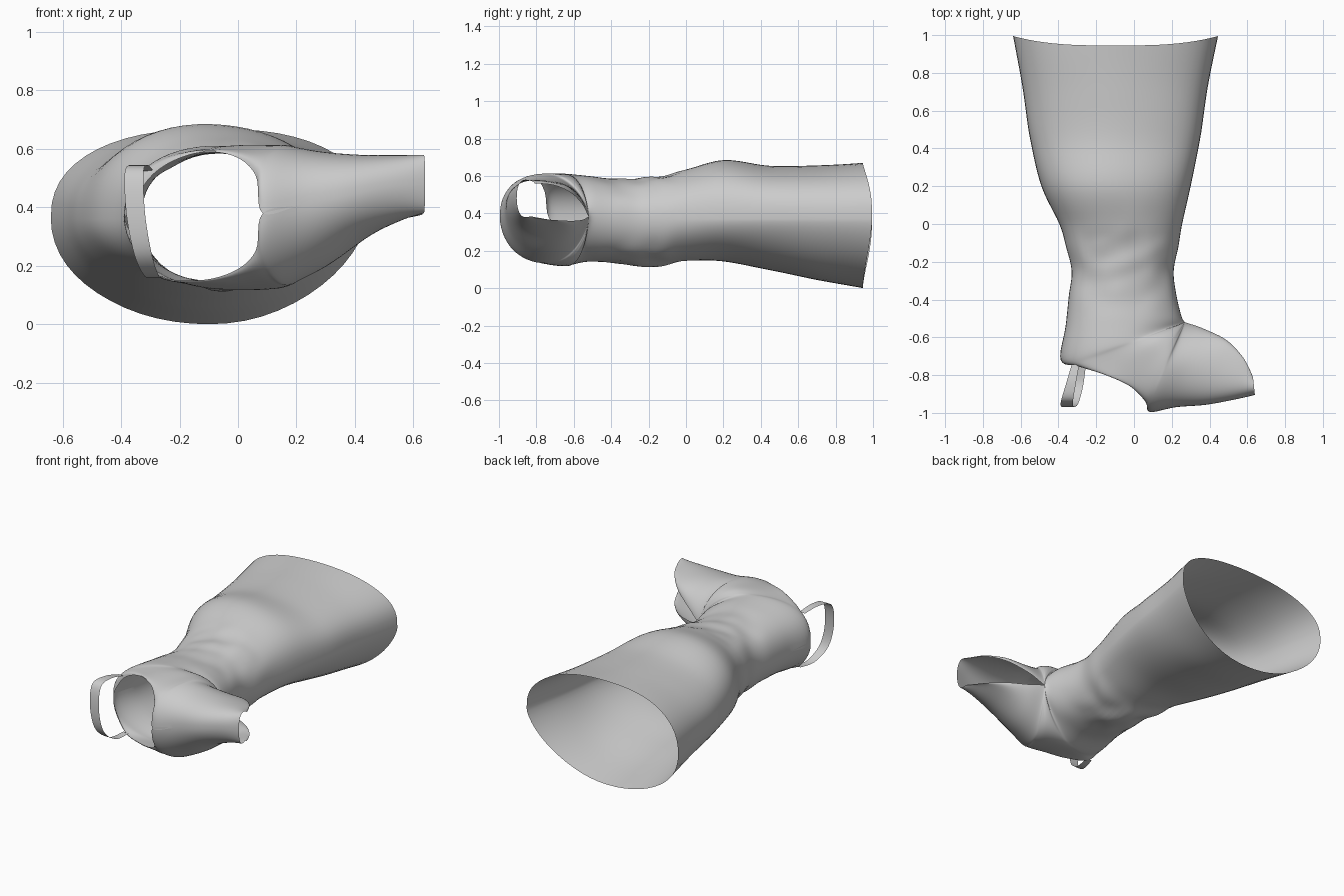
import bpy, bmesh
from math import sin, cos, pi, exp
from mathutils import Vector, noise

if "Cube" in bpy.data.objects:
    bpy.data.objects.remove(bpy.data.objects["Cube"])

HALF = 28      # points along one side of a section
STEPS = 6      # spline steps between sections


def spline(rows, steps):
    """Catmull-Rom through tuples of any length."""
    out = []
    for i in range(len(rows) - 1):
        a, b = rows[max(i - 1, 0)], rows[i]
        c, d = rows[i + 1], rows[min(i + 2, len(rows) - 1)]
        for k in range(steps):
            t = k / steps
            out.append([q + t * (r - p) / 2
                        + t * t * (2 * p - 5 * q + 4 * r - s) / 2
                        + t ** 3 * (3 * q - p - 3 * r + s) / 2
                        for p, q, r, s in zip(a, b, c, d)])
    out.append(list(rows[-1]))
    return out


def sheet(name, strips):
    """Skin each strip (a list of point rows) and weld the strips together."""
    bm = bmesh.new()
    for rows in strips:
        grid = [[bm.verts.new(p) for p in row] for row in rows]
        for r0, r1 in zip(grid, grid[1:]):
            for i in range(len(r0) - 1):
                bm.faces.new((r0[i], r0[i + 1], r1[i + 1], r1[i]))
    bmesh.ops.remove_doubles(bm, verts=bm.verts, dist=0.0008)
    bmesh.ops.dissolve_degenerate(bm, edges=bm.edges, dist=0.0001)
    bmesh.ops.recalc_face_normals(bm, faces=bm.faces)
    me = bpy.data.meshes.new(name)
    bm.to_mesh(me)
    bm.free()
    ob = bpy.data.objects.new(name, me)
    bpy.context.collection.objects.link(ob)
    bpy.context.view_layer.objects.active = ob
    ob.select_set(True)
    bpy.ops.object.shade_smooth_by_angle(angle=0.7)
    ob.select_set(False)
    return ob


def wrinkle(p):
    """Soft diagonal cloth folds, strongest around the ankle."""
    ankle = exp(-((p.y + 0.22) / 0.18) ** 2)
    n = noise.noise(Vector((p.x * 9 + p.y * 3, p.y * 8 - p.x * 4, p.z * 5)))
    m = noise.noise(Vector((p.x * 3 + 7, p.y * 3, p.z * 3)))
    shift = 0.018 * ankle * n + 0.006 * m
    side = 1 if p.z > 0.36 else -1
    return p + Vector((0, 0, side * shift * min(1, abs(p.z - 0.36) * 8)))


# leg sections: y, back x, front x, low z, high z
leg = [(0.945, -0.64, 0.445, 0.0, 0.672), (0.7, -0.59, 0.39, 0.045, 0.655),
       (0.45, -0.55, 0.35, 0.095, 0.65), (0.2, -0.49, 0.30, 0.143, 0.685),
       (0.0, -0.395, 0.255, 0.143, 0.635), (-0.12, -0.36, 0.235, 0.125, 0.60),
       (-0.25, -0.33, 0.21, 0.122, 0.585), (-0.38, -0.345, 0.225, 0.135, 0.585)]

# foot sections fanning round the instep: instep xy, sole xy,
# wall high/low z, instep edge high/low z, sole edge high/low z
foot = [(0.252, -0.49, -0.362, -0.54, 0.6, 0.14, 0.38, 0.38, 0.36, 0.36),
        (0.27, -0.52, -0.388, -0.72, 0.61, 0.12, 0.38, 0.38, 0.36, 0.36),
        (0.27, -0.52, -0.29, -0.755, 0.61, 0.115, 0.38, 0.38, 0.51, 0.18),
        (0.27, -0.52, -0.15, -0.80, 0.615, 0.115, 0.38, 0.38, 0.58, 0.15),
        (0.27, -0.52, -0.02, -0.86, 0.615, 0.12, 0.38, 0.38, 0.575, 0.18),
        (0.27, -0.52, 0.06, -0.94, 0.615, 0.13, 0.38, 0.38, 0.51, 0.25),
        (0.285, -0.525, 0.085, -0.995, 0.61, 0.14, 0.39, 0.38, 0.38, 0.38),
        (0.37, -0.555, 0.22, -0.97, 0.59, 0.20, 0.45, 0.365, 0.41, 0.41),
        (0.49, -0.615, 0.38, -0.957, 0.577, 0.30, 0.51, 0.36, 0.44, 0.44),
        (0.58, -0.71, 0.53, -0.93, 0.577, 0.355, 0.55, 0.365, 0.47, 0.47),
        (0.63, -0.81, 0.64, -0.905, 0.58, 0.38, 0.56, 0.375, 0.48, 0.48)]

# roundness of the front half of each section: upper wall, lower wall
round_up = [0.7] * 3 + [0.75, 0.8, 0.85, 0.85, 0.9, 1.0] + [1.3] * 6 + [1.2] + [0.85] * 3
round_low = [1.3] * 3 + [1.2, 1.1] + [1.0] * 4 + [1.3] * 6 + [1.2] + [1.0] * 3

sections = [(x1, y, x0, y, zh, zl, 0.37, 0.37, 0.36, 0.36)
            for y, x0, x1, zl, zh in leg] + foot
sections = [s + r for s, r in zip(sections, zip(round_up, round_low))]

# boot: upper and lower halves of every section, welded along the seams
upper, lower = [], []
for px, py, qx, qy, zh, zl, ph, pl, qh, ql, ru, rl in spline(sections, STEPS):
    for strip, wall, p_edge, q_edge, front, back in (
            (upper, zh, ph, qh, ru, 0.8), (lower, zl, pl, ql, rl, 1.0)):
        row = []
        for i in range(HALF + 1):
            a = pi * i / HALF
            f = (1 - cos(a)) / 2
            bulge = max(sin(a), 0) ** (front if a < pi / 2 else back)
            edge = p_edge + (q_edge - p_edge) * f
            y = py + (qy - py) * f
            # the top hem dips between its two side peaks
            y += 0.05 * abs(cos(a)) ** 3 * min(1, max(0, (py - 0.5) / 0.445))
            row.append(wrinkle(Vector((px + (qx - px) * f, y,
                                       edge + (wall - edge) * bulge))))
        strip.append(row)
sheet("boot_upper", [upper, lower])

# heel strap: centre x, y, z and half width
strap = [(-0.31, -0.745, 0.525, 0.02), (-0.335, -0.85, 0.545, 0.026),
         (-0.355, -0.94, 0.52, 0.032), (-0.35, -0.968, 0.38, 0.032),
         (-0.325, -0.95, 0.24, 0.03), (-0.295, -0.86, 0.165, 0.025),
         (-0.275, -0.75, 0.165, 0.02)]
sheet("heel_strap", [[[(x - w, y, z), (x + w, y, z)]
                      for x, y, z, w in spline(strap, 6)]])
